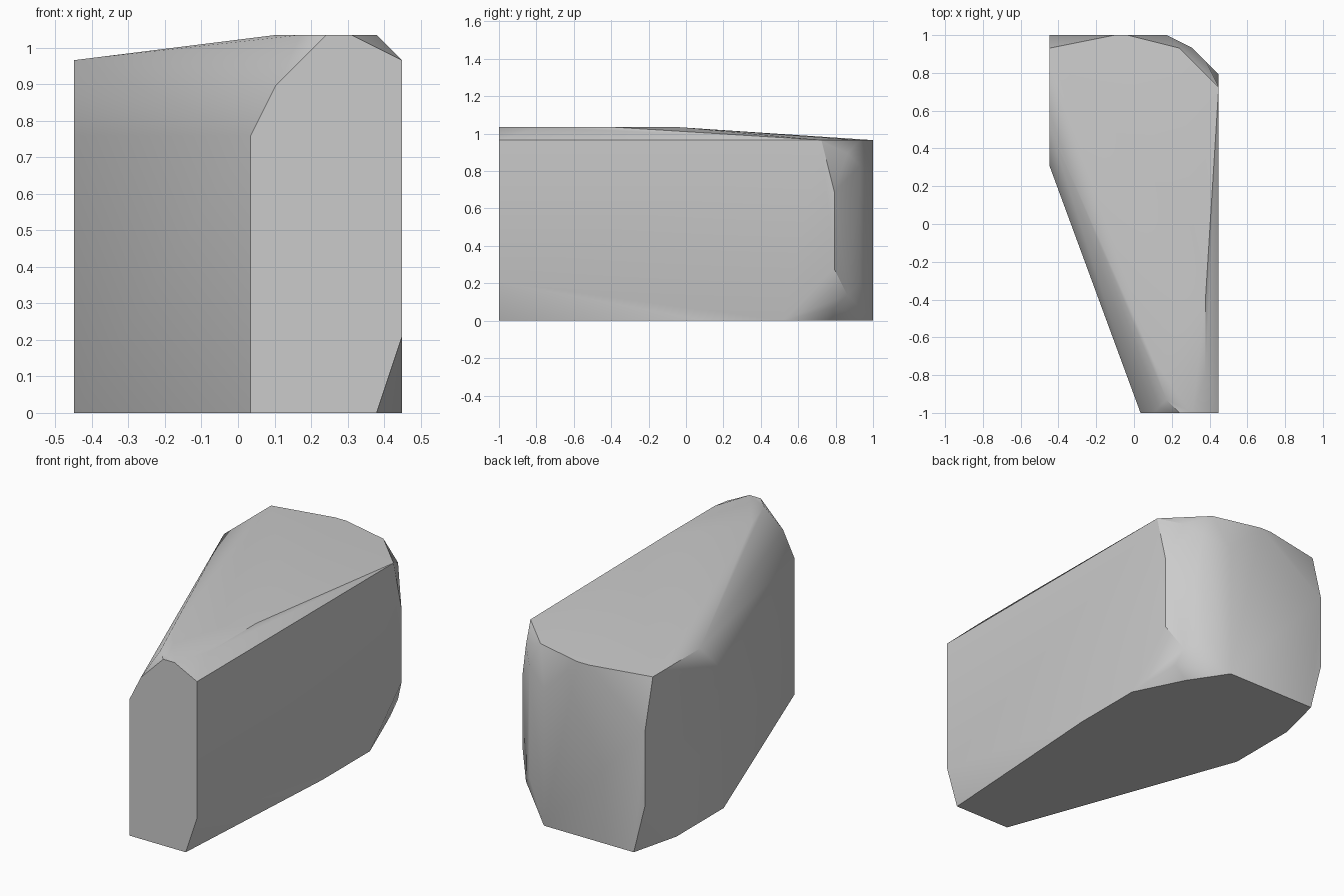
import bpy
import bmesh
from math import radians

default_cube = bpy.data.objects.get("Cube")
if default_cube:
    bpy.data.objects.remove(default_cube, do_unlink=True)

# The block is laid out on a regular lattice: 13 wide, 29 deep, 15 high
WIDTH, DEPTH = 13, 29
STEP = 2 / DEPTH


def lattice(x, y, z):
    """Convert lattice steps to model space, centred in x and y."""
    return ((x - WIDTH / 2) * STEP, (y - DEPTH / 2) * STEP, z * STEP)


def make_material(name, colour):
    material = bpy.data.materials.new(name)
    material.use_nodes = True
    material.diffuse_color = colour
    shader = material.node_tree.nodes["Principled BSDF"]
    shader.inputs["Base Color"].default_value = colour
    return material


# Front end: chamfered upright outline (x, z)
front_outline = [(7, 0), (12, 0), (13, 3), (13, 14),
                 (11, 15), (10, 15), (8, 13), (7, 11)]
# Underside: flat outline (x, y)
bottom_outline = [(13, 16), (13, 22), (11, 26), (9, 29),
                  (1, 29), (0, 25), (0, 19)]
# Raised top and the lower rim towards the back (x, y)
top_outline = [(9, 1), (8, 4), (12, 3), (12, 9), (11, 14)]
rim_outline = [(0, 22), (0, 28), (5, 29), (6, 29), (10, 28), (13, 25)]
# Upright edges around the sides and rounded back (x, y, low z, high z)
upright_edges = [(0, 19, 0, 11), (0, 29, 4, 10), (9, 29, 0, 11),
                 (11, 28, 3, 12), (12, 27, 2, 13), (13, 26, 4, 10),
                 (12, 26, 1, 13)]

points = [lattice(x, 0, z) for x, z in front_outline]
for outline, height in ((bottom_outline, 0), (top_outline, 15), (rim_outline, 14)):
    points += [lattice(x, y, height) for x, y in outline]
for x, y, low, high in upright_edges:
    points += [lattice(x, y, low), lattice(x, y, high)]

# Wrap the outlines in one convex skin and merge its flat areas
bm = bmesh.new()
for point in points:
    bm.verts.new(point)
bmesh.ops.remove_doubles(bm, verts=bm.verts, dist=STEP / 100)
bmesh.ops.convex_hull(bm, input=bm.verts)
loose = [v for v in bm.verts if not v.link_faces]
bmesh.ops.delete(bm, geom=loose, context='VERTS')
bmesh.ops.dissolve_limit(bm, angle_limit=radians(0.5),
                         verts=bm.verts, edges=bm.edges)
bmesh.ops.recalc_face_normals(bm, faces=bm.faces)

mesh = bpy.data.meshes.new("faceted_block")
bm.to_mesh(mesh)
bm.free()
block = bpy.data.objects.new("faceted_block", mesh)
bpy.context.collection.objects.link(block)
mesh.materials.append(make_material("plain_grey", (0.6, 0.6, 0.6, 1)))

# Soft shading across shallow angles, crisp edges elsewhere
bpy.ops.object.select_all(action='DESELECT')
block.select_set(True)
bpy.context.view_layer.objects.active = block
bpy.ops.object.shade_smooth_by_angle(angle=radians(30))
